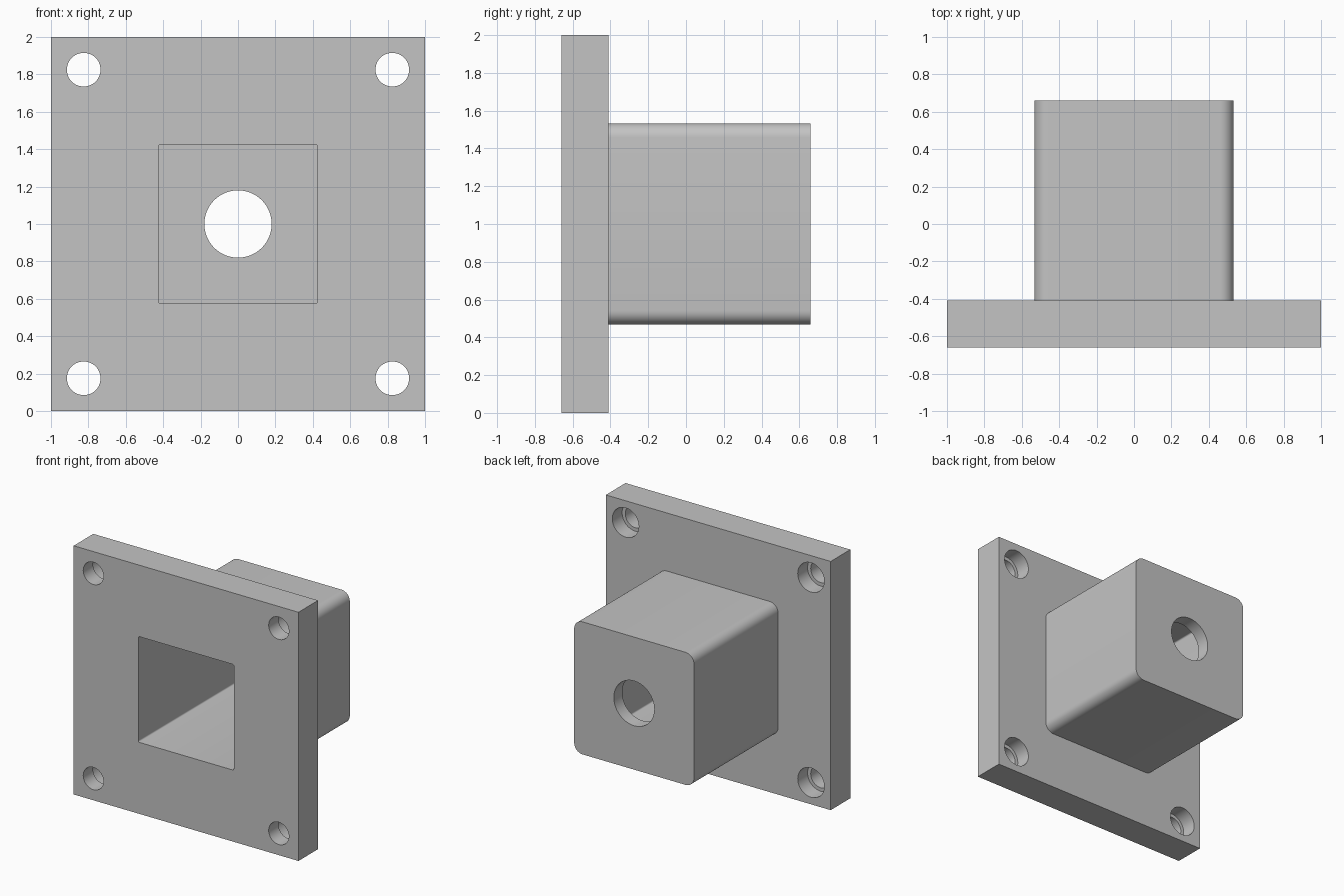
import bpy, math
from mathutils import Matrix

cube = bpy.data.objects.get("Cube")
if cube:
    bpy.data.objects.remove(cube, do_unlink=True)

FRONT, SEAM, BACK = -0.66, -0.41, 0.66   # y of plate front, plate back, housing end
MID = 1.0                                # height of the centre line
OVER = 0.1                               # how far cutters stick out

grey = bpy.data.materials.new("plain grey")
grey.use_nodes = True
grey.diffuse_color = (0.55, 0.55, 0.55, 1)
grey.node_tree.nodes["Principled BSDF"].inputs["Base Color"].default_value = grey.diffuse_color


def circle(x, z, r, n=48):
    return [(x + r * math.cos(2 * math.pi * i / n), z + r * math.sin(2 * math.pi * i / n))
            for i in range(n)]


def rounded_square(half, r, n=8):
    """Square outline around the centre line with corner radius r."""
    pts = []
    for corner in range(4):
        a0 = corner * math.pi / 2
        mid = a0 + math.pi / 4
        cx = math.copysign(half - r, math.cos(mid))
        cz = MID + math.copysign(half - r, math.sin(mid))
        if r == 0:
            pts.append((cx, cz))
            continue
        for i in range(n + 1):
            a = a0 + math.pi / 2 * i / n
            pts.append((cx + r * math.cos(a), cz + r * math.sin(a)))
    return pts


def prism(name, outline, y0, y1):
    """Extrude an x-z outline from y0 back to y1."""
    n = len(outline)
    verts = [(x, y, z) for y in (y0, y1) for x, z in outline]
    faces = [list(range(n)), list(range(2 * n - 1, n - 1, -1))]
    faces += [[i, i + n, (i + 1) % n + n, (i + 1) % n] for i in range(n)]
    mesh = bpy.data.meshes.new(name)
    mesh.from_pydata(verts, [], faces)
    mesh.materials.append(grey)
    ob = bpy.data.objects.new(name, mesh)
    bpy.context.collection.objects.link(ob)
    return ob


def cut(ob, outline, y0, y1):
    """Subtract a prism and bake the result."""
    cutter = prism("cutter", outline, y0, y1)
    cutter.hide_render = True
    mod = ob.modifiers.new("cut", "BOOLEAN")
    mod.operation, mod.solver, mod.object = "DIFFERENCE", "EXACT", cutter
    deps = bpy.context.evaluated_depsgraph_get()
    mesh = bpy.data.meshes.new_from_object(ob.evaluated_get(deps))
    ob.modifiers.clear()
    ob.data = mesh
    bpy.data.objects.remove(cutter, do_unlink=True)


cavity = rounded_square(0.425, 0.012, 4)

# Mounting plate with square opening and counterbored corner holes
plate = prism("mounting_plate", rounded_square(1.0, 0), FRONT, SEAM)
cut(plate, cavity, FRONT - OVER, SEAM + OVER)
for sx in (-1, 1):
    for sz in (-1, 1):
        x, z = sx * 0.825, MID + sz * 0.825
        cut(plate, circle(x, z, 0.09), FRONT - OVER, SEAM + OVER)
        cut(plate, circle(x, z, 0.118), SEAM - 0.125, SEAM + OVER)

# Hollow square housing with a round hole in its end wall
housing = prism("housing", rounded_square(0.533, 0.075), SEAM, BACK)
cut(housing, cavity, SEAM - OVER, BACK - 0.107)
cut(housing, circle(0, MID, 0.18, 64), BACK - 0.3, BACK + OVER)

# Smooth the rounded walls, keep the edges sharp
bpy.ops.object.select_all(action="DESELECT")
for ob in (plate, housing):
    ob.select_set(True)
    bpy.context.view_layer.objects.active = ob
bpy.ops.object.shade_smooth_by_angle(angle=math.radians(30))
